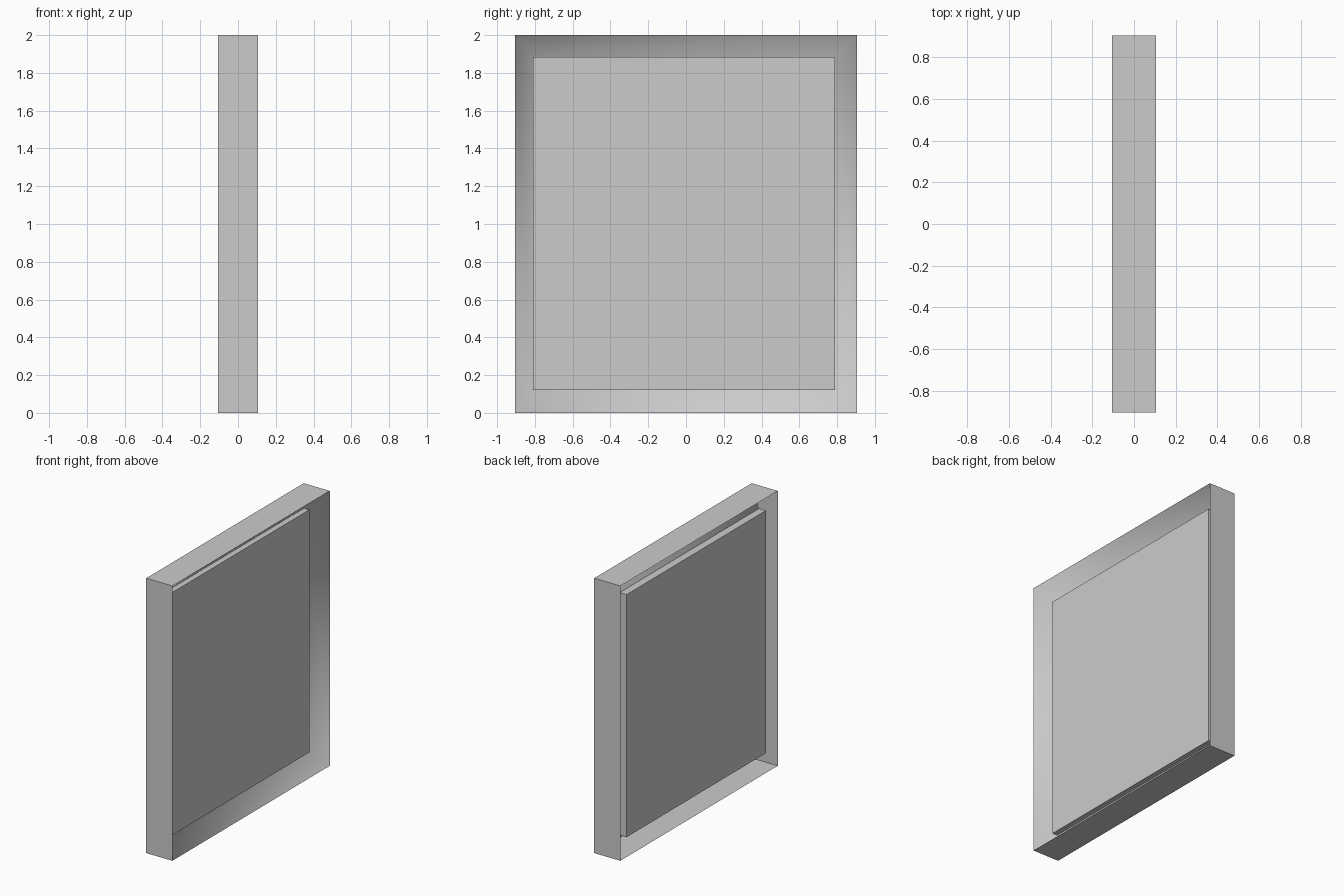
import bpy, bmesh, math

if "Cube" in bpy.data.objects:
    bpy.data.objects.remove(bpy.data.objects["Cube"])


def make_object(name, bm):
    mesh = bpy.data.meshes.new(name)
    bm.to_mesh(mesh)
    bm.free()
    obj = bpy.data.objects.new(name, mesh)
    bpy.context.collection.objects.link(obj)
    return obj


def rect_loop(bm, x, y0, y1, z0, z1):
    return [bm.verts.new((x, y, z)) for y, z in ((y0, z0), (y1, z0), (y1, z1), (y0, z1))]


def bridge(bm, a, b):
    for i in range(4):
        j = (i + 1) % 4
        bm.faces.new((a[i], a[j], b[j], b[i]))


# Frame: thin shell open at the back, its front sloping inward to a sunken floor
bm = bmesh.new()
back = rect_loop(bm, -0.105, -0.905, 0.905, 0, 2)
front = rect_loop(bm, 0.105, -0.905, 0.905, 0, 2)
inner = rect_loop(bm, -0.022, -0.808, 0.788, 0.122, 1.883)
bridge(bm, back, front)
bridge(bm, front, inner)
bm.faces.new(inner)
bmesh.ops.recalc_face_normals(bm, faces=bm.faces)
# keep the sloped front facing forward
bm.faces.ensure_lookup_table()
if bm.faces[8].normal.x < 0:
    bmesh.ops.reverse_faces(bm, faces=bm.faces)
frame = make_object("frame", bm)
bpy.context.view_layer.objects.active = frame
frame.select_set(True)
bpy.ops.object.shade_smooth_by_angle(angle=math.radians(72))

# Panel: flat slab passing through the frame floor
bm = bmesh.new()
panel_back = rect_loop(bm, -0.075, -0.81, 0.79, 0.12, 1.885)
panel_front = rect_loop(bm, 0.022, -0.81, 0.79, 0.12, 1.885)
bridge(bm, panel_back, panel_front)
bm.faces.new(panel_back)
bm.faces.new(panel_front)
bmesh.ops.recalc_face_normals(bm, faces=bm.faces)
make_object("panel", bm)
